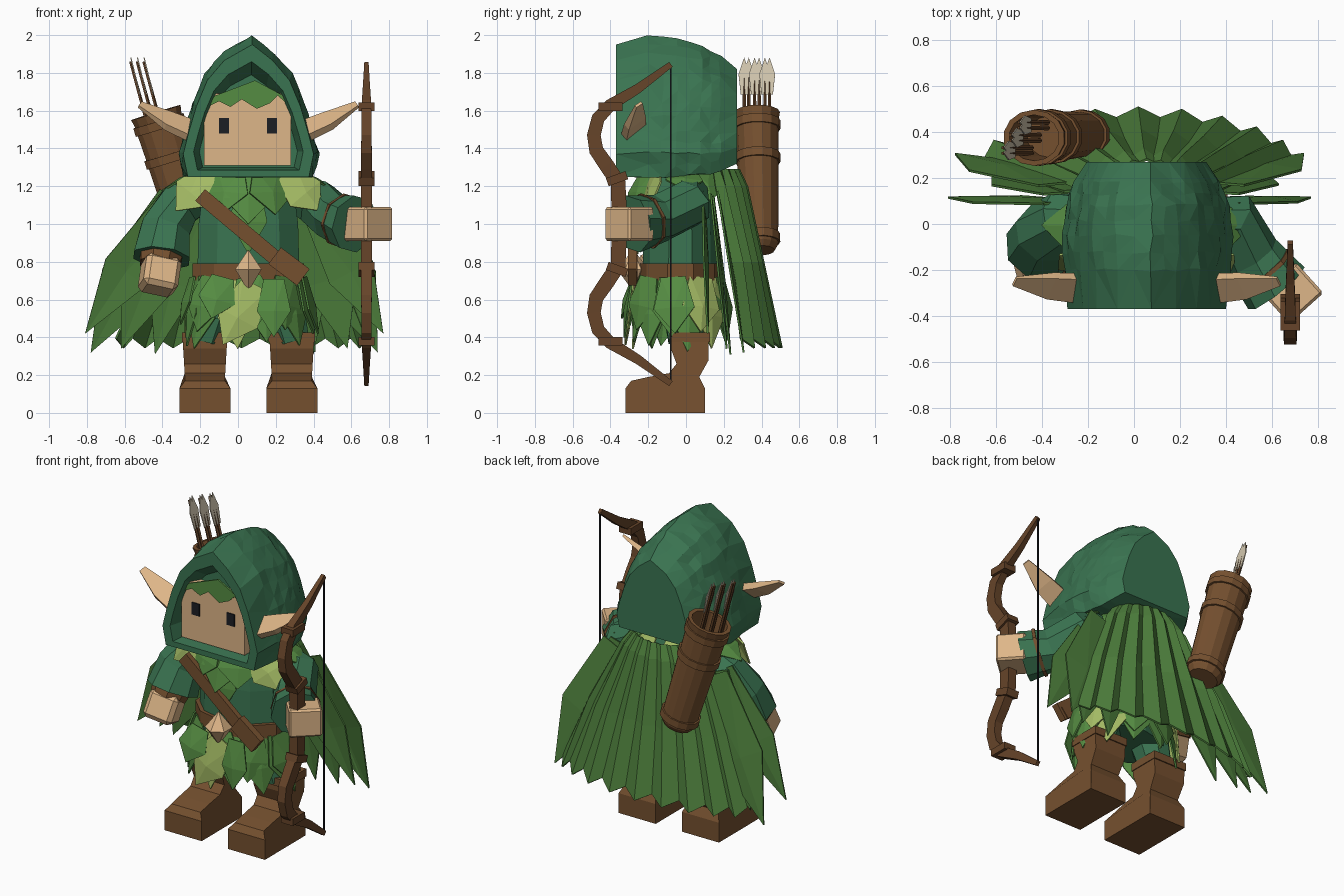
import bpy, bmesh, math, random
from mathutils import Vector, Matrix

random.seed(4)
if "Cube" in bpy.data.objects:
    bpy.data.objects.remove(bpy.data.objects["Cube"])
CX = 0.055  # body centre line


def material(name, hexcode):
    srgb = [int(hexcode[i:i + 2], 16) / 255 for i in (0, 2, 4)]
    col = [c / 12.92 if c < 0.04 else ((c + 0.055) / 1.055) ** 2.4 for c in srgb] + [1]
    m = bpy.data.materials.new(name)
    m.use_nodes = True
    m.diffuse_color = col
    m.node_tree.nodes["Principled BSDF"].inputs["Base Color"].default_value = col
    return m


TEAL = material("hood_teal", "3a7451")
CAPE = material("cape_green", "4c7d3b")
LEAF = material("leaf_green", "558c42")
LIGHT = material("pale_leaf", "a3ba64")
SKIN = material("skin", "deb688")
BROWN = material("leather_brown", "75502f")
WOOD = material("dark_wood", "664429")
BLACK = material("black", "1c1e24")
FEATHER = material("feather", "d2c6ae")


def finish(name, bm, *mats):
    bmesh.ops.recalc_face_normals(bm, faces=bm.faces)
    me = bpy.data.meshes.new(name)
    bm.to_mesh(me)
    bm.free()
    for m in mats:
        me.materials.append(m)
    ob = bpy.data.objects.new(name, me)
    bpy.context.collection.objects.link(ob)
    return ob


def skin_rings(bm, rings):
    """Bridge rings of points into a closed skin with both ends capped."""
    vs = [[bm.verts.new(p) for p in ring] for ring in rings]
    n = len(vs[0])
    for a, b in zip(vs, vs[1:]):
        for i in range(n):
            bm.faces.new((a[i], a[(i + 1) % n], b[(i + 1) % n], b[i]))
    bm.faces.new(vs[0])
    bm.faces.new(vs[-1])


def loft(name, stations, mat, sides=8, flat=1.0, up=(0, 1, 0), axis=None):
    """Tube through (x, y, z, radius) stations."""
    pts = [Vector(s[:3]) for s in stations]
    rings = []
    for i, p in enumerate(pts):
        t = Vector(axis) if axis else pts[min(i + 1, len(pts) - 1)] - pts[max(i - 1, 0)]
        t.normalize()
        u = t.cross(Vector(up)).normalized()
        v = u.cross(t)
        ring = []
        for k in range(sides):
            a = (k + 0.5) * math.tau / sides
            ring.append(p + stations[i][3] * (u * math.cos(a) * flat + v * math.sin(a)))
        rings.append(ring)
    bm = bmesh.new()
    skin_rings(bm, rings)
    return finish(name, bm, mat)


def box(name, centre, size, mat, rot=(0, 0, 0), bevel=0.0):
    bm = bmesh.new()
    bmesh.ops.create_cube(bm, size=1, matrix=Matrix.Diagonal((*size, 1)))
    if bevel:
        bmesh.ops.bevel(bm, geom=bm.edges[:], offset=bevel, segments=1, affect='EDGES')
    ob = finish(name, bm, mat)
    ob.location = centre
    ob.rotation_euler = [math.radians(r) for r in rot]
    return ob


def leaves(name, specs, mats, ridge=0.03, thick=0.01):
    """Folded pointed leaves: (base, tip, width, outward normal, material index)."""
    bm = bmesh.new()
    for base, tip, w, normal, mi in specs:
        b, t, n = Vector(base), Vector(tip), Vector(normal).normalized()
        side = (t - b).cross(n).normalized() * w / 2
        mid = b.lerp(t, 0.55)
        bl, br, ml, mr, c, e = [bm.verts.new(p) for p in (
            b - side * 0.6, b + side * 0.6, mid - side, mid + side, mid + n * ridge, t)]
        for f in ((bl, br, c), (bl, c, ml), (br, mr, c), (ml, c, e), (c, mr, e)):
            bm.faces.new(f).material_index = mi
    ob = finish(name, bm, *mats)
    ob.modifiers.new("thickness", 'SOLIDIFY').thickness = thick
    return ob


def around(deg, rx, ry, z, cy=-0.03):
    a = math.radians(deg)
    return (CX + rx * math.sin(a), cy - ry * math.cos(a), z)


# Hood: one arched profile scaled along y, from the face recess to the back panel
arch = [(0.06, 1), (0.37, 0.88), (0.63, 0.73), (0.8, 0.53), (0.92, 0.33), (1, 0.17), (0.93, 0)]
arch += [(-x, z) for x, z in reversed(arch[1:])]
hood_stations = [(-0.27, 0.26, 1.79, 1.3), (-0.37, 0.29, 1.86, 1.285), (-0.37, 0.345, 1.95, 1.25),
                 (-0.2, 0.36, 2.0, 1.25), (-0.05, 0.37, 1.985, 1.25), (0.08, 0.355, 1.95, 1.26),
                 (0.18, 0.32, 1.89, 1.28), (0.27, 0.26, 1.82, 1.32)]
bm = bmesh.new()
skin_rings(bm, [[(CX + x * w, y, bot + z * (top - bot)) for x, z in arch]
                for y, w, top, bot in hood_stations])
shell = [f for f in bm.faces if len(f.verts) == 4 and f.calc_center_median().y > -0.3
         and all(abs(v.co.y + 0.27) > 0.01 for v in f.verts)]
bmesh.ops.subdivide_edges(bm, edges=list({e for f in shell for e in f.edges
                                          if all(-0.36 < v.co.y < 0.26 for v in e.verts)
                                          and e.verts[0].co.y > -0.25}), cuts=1, use_grid_fill=True)
for v in bm.verts:
    if -0.25 < v.co.y < 0.26:
        v.co += Vector([random.uniform(-0.008, 0.008) for _ in range(3)])
bmesh.ops.triangulate(bm, faces=[f for f in bm.faces if len(f.verts) < 10])
finish("hood", bm, TEAL)

# Face, eyes, fringe, ears
box("face", (CX - 0.005, -0.265, 1.5), (0.46, 0.13, 0.38), SKIN)
for s in (-1, 1):
    box("eye", (CX - 0.002 + s * 0.127, -0.332, 1.52), (0.055, 0.009, 0.08), BLACK)
    loft("ear", [(CX + s * 0.28, -0.28, 1.485, 0.095), (CX + s * 0.42, -0.27, 1.545, 0.083),
                 (CX + s * 0.575, -0.25, 1.633, 0.03)], SKIN, 4, 0.35, up=(0, 0.75, 0.66))
bm = bmesh.new()
zigzag = [(-0.2, 1.6), (-0.1, 1.65), (-0.04, 1.62), (0.02, 1.66), (0.1, 1.61), (0.17, 1.64),
          (0.21, 1.68), (0.3, 1.6), (0.24, 1.68), (0.09, 1.76), (-0.12, 1.68)]
bm.faces.new([bm.verts.new((x, -0.338, z)) for x, z in zigzag])
fringe = finish("hair_fringe", bm, LEAF)
fringe.modifiers.new("thickness", 'SOLIDIFY').thickness = 0.012

# Tunic, belt, buckle, chest strap
loft("tunic", [(CX, -0.03, z, r) for z, r in ((0.5, 0.2), (0.74, 0.2), (1.0, 0.195), (1.16, 0.18), (1.28, 0.13))],
     TEAL, 10, 1.42, axis=(0, 0, 1))
loft("belt", [(CX, -0.03, z, 0.222) for z in (0.7, 0.79)], BROWN, 10, 1.4, axis=(0, 0, 1))
loft("buckle", [(CX, -0.28, 0.65, 0.004), (CX, -0.28, 0.76, 0.085), (CX, -0.28, 0.86, 0.004)],
     SKIN, 6, 0.95, axis=(0, 0, 1))
box("chest_strap", (0.06, -0.275, 0.935), (0.68, 0.035, 0.08), BROWN, (0, 40, 0))
box("strap_end", (0.27, -0.285, 0.775), (0.19, 0.045, 0.11), BROWN, (0, 37, 0))

# Collar, bib and skirt leaves
collar = []
for deg, z, r, w, mi in ((0, 1.0, 0.3, 0.26, 0), (26, 1.05, 0.33, 0.26, 0),
                         (95, 1.18, 0.46, 0.2, 0), (125, 1.12, 0.38, 0.2, 0), (155, 1.14, 0.32, 0.2, 1)):
    for s in ((1,) if deg == 0 else (-1, 1)):
        collar.append((around(s * deg, 0.22, 0.18, 1.3), around(s * deg, r, 0.29, z), w,
                       around(s * deg, 1, 1, 0.5, 0), mi))
for s in (-1, 1):
    collar.append(((CX + s * 0.2, -0.17, 1.27), (CX + s * 0.385, -0.2, 1.07), 0.23, (s * 0.3, -1, 0.4), 1))
collar.append(((CX, -0.22, 1.22), (CX, -0.262, 0.84), 0.2, (0, -1, 0), 0))
leaves("collar_leaves", collar, (LEAF, LIGHT), 0.02)
skirt = []
for layer, (n, width, out) in enumerate(((12, 0.2, 0), (9, 0.22, 0.015))):
    for i in range(n):
        deg = 360 * (i + 0.5 * (1 - layer)) / n
        z = random.uniform(0.32, 0.42) + 0.07 * layer
        pale = i in (4, 8, 11) if layer == 0 else i in (3, 6)
        skirt.append((around(deg, 0.29 + out, 0.205 + out, 0.72),
                      around(deg + random.uniform(-9, 9), 0.36 + out, 0.26 + out, z), width,
                      around(deg, 1, 1, 0.2, 0), int(pale)))
skirt.append(((0.09, -0.285, 0.68), (-0.08, -0.325, 0.36), 0.24, (0, -1, 0), 1))
skirt.append(((0.19, -0.29, 0.71), (0.19, -0.33, 0.4), 0.18, (0, -1, 0), 0))
skirt.append(((-0.08, -0.28, 0.72), (-0.14, -0.345, 0.5), 0.2, (0, -1, 0), 0))
leaves("skirt_leaves", skirt, (LEAF, LIGHT), 0.02)

# Legs and boots: side outline pulled across x, narrower above the foot
outline = [(-0.32, 0), (-0.32, 0.13), (-0.29, 0.17), (-0.2, 0.19), (-0.09, 0.21), (-0.05, 0.26),
           (-0.08, 0.34), (-0.08, 0.42), (0.12, 0.42), (0.12, 0.28), (0.07, 0.19), (0.1, 0.13), (0.1, 0)]
for s in (-1, 1):
    x = CX + s * 0.23
    loft("leg", [(x, 0.0, 0.38, 0.1), (x - s * 0.06, -0.01, 0.6, 0.13)], TEAL)
    bm = bmesh.new()
    skin_rings(bm, [[(x + d * (0.135 if z < 0.16 else 0.105 + 0.015 * (z - 0.17) / 0.25), y, z)
                     for y, z in outline] for d in (-1, 1)])
    finish("boot", bm, BROWN)
    box("boot_cuff", (x, 0.02, 0.4), (0.245, 0.215, 0.05), BROWN)

# Arms and hands
loft("right_sleeve", [(-0.17, 0.02, 1.17, 0.1), (-0.31, 0.02, 1.1, 0.125), (-0.385, -0.04, 0.97, 0.14),
                      (-0.405, -0.1, 0.82, 0.16)], TEAL, 8)
loft("right_bracelet", [(-0.407, -0.11, 0.83, 0.12), (-0.415, -0.135, 0.78, 0.11)], BROWN, 8)
box("right_hand", (-0.415, -0.17, 0.73), (0.19, 0.18, 0.18), SKIN, (-20, 12, 10), 0.025)
loft("left_sleeve", [(0.29, 0.02, 1.17, 0.1), (0.42, 0.02, 1.11, 0.13), (0.51, -0.14, 1.03, 0.13),
                     (0.62, -0.28, 1.0, 0.155)], TEAL, 8)
loft("left_sleeve_trim", [(0.555, -0.197, 1.018, 0.148), (0.567, -0.212, 1.014, 0.15)], BROWN, 8)
box("left_hand", (0.69, -0.3, 1.0), (0.2, 0.18, 0.18), SKIN, (0, 0, 42), 0.012)

# Bow: upper half mirrored to the lower half
half = [(-0.355, 1.1, 0.042), (-0.36, 1.22, 0.042), (-0.42, 1.31, 0.042), (-0.475, 1.39, 0.04),
        (-0.488, 1.47, 0.038), (-0.465, 1.56, 0.037), (-0.4, 1.63, 0.034), (-0.25, 1.72, 0.026),
        (-0.08, 1.845, 0.016)]
bow = [(y, 2.0 - z, r) for y, z, r in reversed(half)] + half
loft("bow", [(0.68, y, z, r) for y, z, r in bow], WOOD, 4, 1.35, up=(1, 0, 0))
for s in (-1, 1):
    box("bow_upper_wrap", (0.68, -0.4, 1 + s * 0.62), (0.085, 0.125, 0.045), WOOD)
    box("bow_grip_wrap", (0.68, -0.365, 1 + s * 0.24), (0.085, 0.11, 0.045), WOOD, (s * 20, 0, 0))
loft("bow_string", [(0.68, -0.08, 0.16, 0.006), (0.68, -0.08, 1.84, 0.006)], BLACK, 4)

# Hollow quiver with raised bands, arrows and feathers
low, high = Vector((-0.21, 0.39, 0.86)), Vector((-0.435, 0.375, 1.59))
profile = [(0, 0.08), (0.04, 0.098)]
for t, r in ((0.06, 0.1), (0.64, 0.11), (0.88, 0.114)):
    profile += [(t, r), (t, r + 0.01), (t + 0.06, r + 0.01), (t + 0.06, r)]
profile += [(1, 0.122), (1, 0.1), (0.7, 0.09)]
loft("quiver", [(*low.lerp(high, t), r) for t, r in profile], BROWN, 14, 1.15, axis=tuple(high - low))
feathers = []
for i in range(3):
    for j in (-1, 1):
        foot = Vector((-0.41 + 0.035 * (i - 1), 0.375 + 0.012 * j + 0.055 * (i - 1), 1.4))
        tip = foot + Vector((-0.125, 0, 0.46))
        loft("arrow_shaft", [(*foot, 0.011), (*tip, 0.008)], WOOD, 5)
        start = foot.lerp(tip, 0.62)
        feathers.append((start, tip + Vector((0, 0, 0.02)), 0.06, (1, 0, 0.28), 0))
leaves("feathers", feathers, (FEATHER,), 0.0, 0.006)

# Pleated cape: rows of (z, half width, edge y, bulge, pleat depth)
bm = bmesh.new()
rows = []
for k, (z, hw, y0, bulge, depth) in enumerate(((1.29, 0.22, 0.14, 0.14, 0.006), (1.2, 0.3, 0.16, 0.155, 0.014),
                                               (0.8, 0.5, 0.25, 0.145, 0.02), (0.37, 0.67, 0.3, 0.19, 0.022))):
    row = []
    for i in range(19):
        u = i / 9 - 1
        fold = -1 if i % 2 == 0 else 1
        drop = fold * 0.025 if k == 3 else 0
        row.append(bm.verts.new((0.055 - 0.012 * k + hw * math.sin(u * 1.2) / math.sin(1.2),
                                 y0 + bulge * math.cos(u * 1.5) + fold * depth, z - drop)))
    rows.append(row)
for a, b in zip(rows, rows[1:]):
    for i in range(18):
        bm.faces.new((a[i], a[i + 1], b[i + 1], b[i]))
finish("cape", bm, CAPE).modifiers.new("thickness", 'SOLIDIFY').thickness = 0.012

# Long hanging leaves at the sides of the cape
flaps = []
for s in (-1, 1):
    for bx, by, tx, ty, tz, w in ((0.36, 0.1, 0.79, 0.12, 0.42, 0.26), (0.36, 0.18, 0.76, 0.31, 0.32, 0.32),
                                  (0.34, 0.14, 0.6, 0.22, 0.34, 0.3), (0.26, 0.15, 0.42, 0.24, 0.31, 0.26)):
        flaps.append(((0.03 + s * bx, by, 1.14), (-0.02 + s * tx, ty, tz), w, (0, 1, 0.2), 0))
leaves("cape_side_leaves", flaps, (CAPE,), 0.012)
